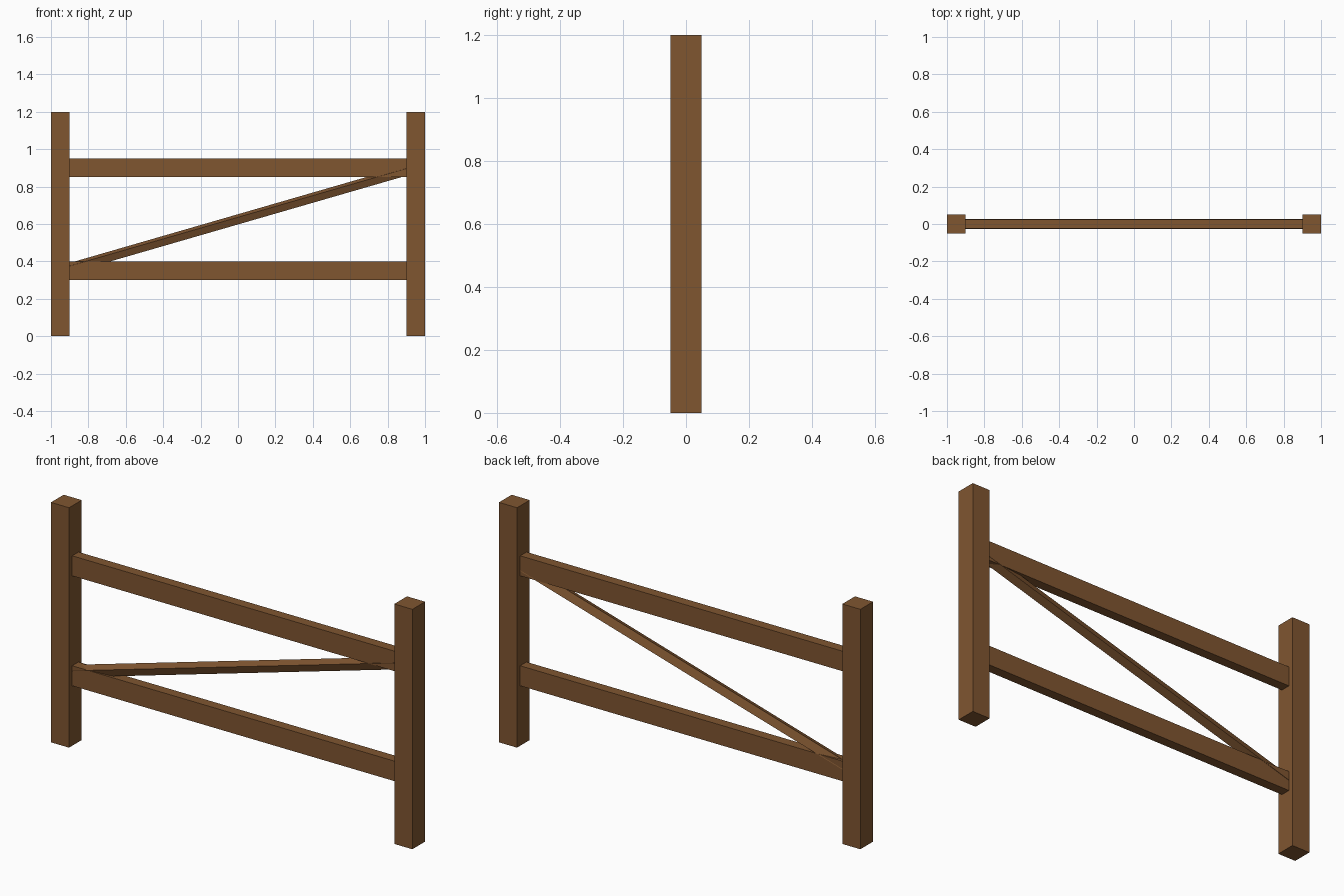
import bpy
import math
from mathutils import Matrix, Vector

cube = bpy.data.objects.get("Cube")
if cube:
    bpy.data.objects.remove(cube, do_unlink=True)

# Single flat wood colour
COLOUR = (0.214, 0.092, 0.03, 1.0)
wood = bpy.data.materials.new("brown_wood")
wood.use_nodes = True
wood.diffuse_color = COLOUR
wood.node_tree.nodes["Principled BSDF"].inputs["Base Color"].default_value = COLOUR


def beam(name, start, end, depth, height, twist=0.0):
    """Box running from start to end in the xz plane, twisted about its own length."""
    start, end = Vector(start), Vector(end)
    run = end - start
    bpy.ops.mesh.primitive_cube_add(size=1)
    obj = bpy.context.object
    obj.name = name
    obj.data.name = name
    pitch = math.atan2(run.z, run.x)
    obj.data.transform(
        Matrix.Rotation(-pitch, 4, "Y")
        @ Matrix.Rotation(twist, 4, "X")
        @ Matrix.Diagonal((run.length, depth, height, 1)))
    obj.location = (start + end) / 2
    obj.data.materials.append(wood)
    return obj


# Upright posts
for side, x in (("left", 0.95), ("right", -0.95)):
    beam(side + "_post", (x, 0, 0), (x, 0, 1.2), 0.1, 0.1)

# Horizontal rails between the posts
for level, z in (("lower", 0.35), ("upper", 0.9)):
    beam(level + "_rail", (-0.9, 0, z), (0.9, 0, z), 0.05, 0.1)

# Slim diagonal brace, turned on its length
beam("diagonal_brace", (-0.95, 0, 0.35), (0.95, 0, 0.9), 0.04, 0.04, math.radians(23))
